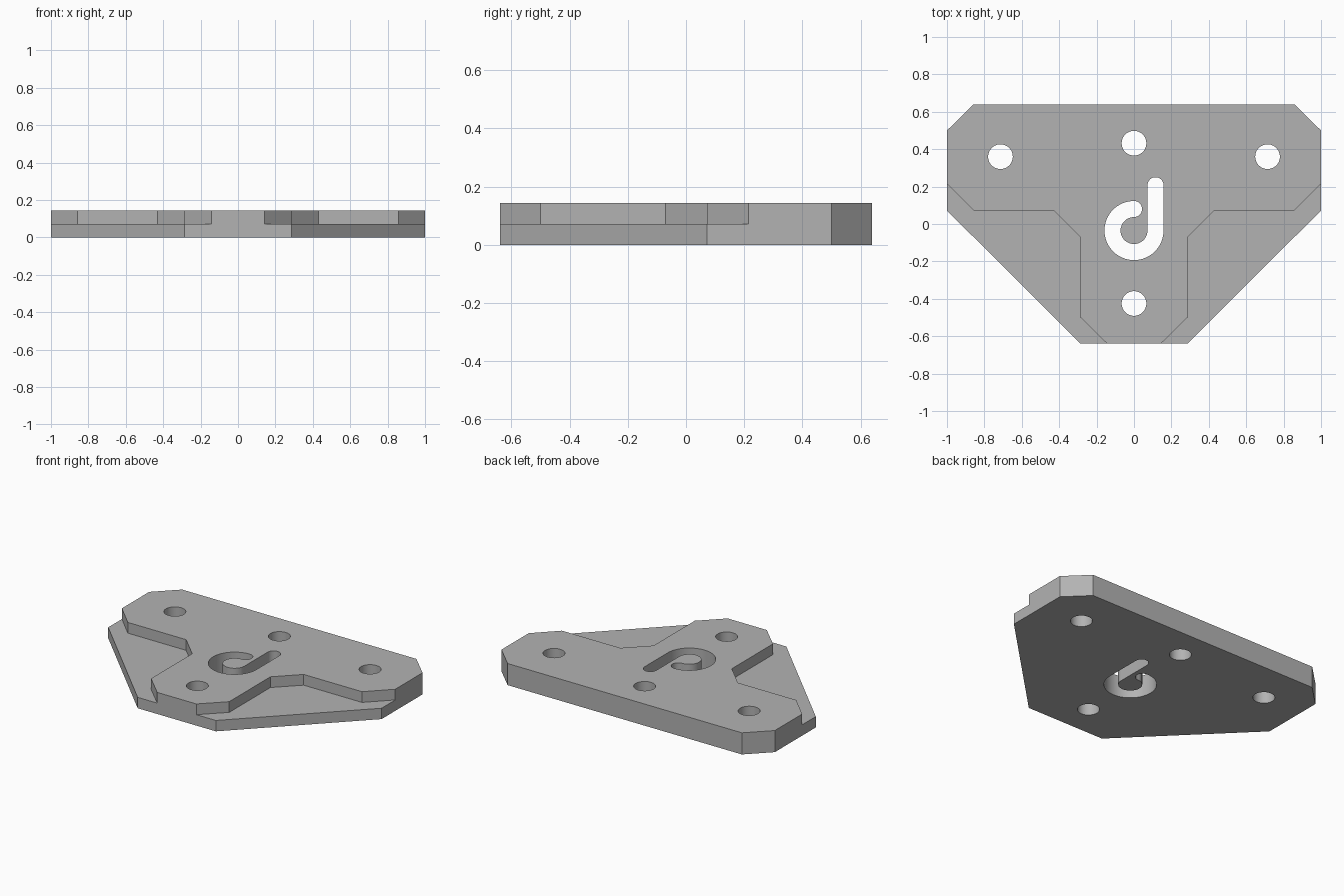
import bpy
import bmesh
from math import sin, cos, pi

if "Cube" in bpy.data.objects:
    bpy.data.objects.remove(bpy.data.objects["Cube"], do_unlink=True)

HEIGHT, STEP = 0.143, 0.072
HOLE_R, SLOT_R, HOOK_R = 0.066, 0.043, 0.115

grey = bpy.data.materials.new("plain grey")
grey.use_nodes = True
grey.diffuse_color = (0.45, 0.45, 0.45, 1)
grey.node_tree.nodes["Principled BSDF"].inputs["Base Color"].default_value = grey.diffuse_color


def prism(name, points, bottom, top):
    """Extrude a closed outline from bottom to top."""
    bm = bmesh.new()
    face = bm.faces.new([bm.verts.new((x, y, bottom)) for x, y in points])
    moved = bmesh.ops.extrude_face_region(bm, geom=[face])["geom"]
    verts = [v for v in moved if isinstance(v, bmesh.types.BMVert)]
    bmesh.ops.translate(bm, verts=verts, vec=(0, 0, top - bottom))
    bmesh.ops.recalc_face_normals(bm, faces=bm.faces)
    mesh = bpy.data.meshes.new(name)
    bm.to_mesh(mesh)
    bm.free()
    mesh.materials.append(grey)
    obj = bpy.data.objects.new(name, mesh)
    bpy.context.collection.objects.link(obj)
    return obj


def mirrored(half):
    """Complete a right-hand outline with its mirror image."""
    return half + [(-x, y) for x, y in reversed(half)]


def arc(cx, cy, r, start, end, steps):
    return [(cx + r * cos(start + (end - start) * i / steps),
             cy + r * sin(start + (end - start) * i / steps)) for i in range(steps + 1)]


def combine(target, other, operation):
    mod = target.modifiers.new(other.name, "BOOLEAN")
    mod.object, mod.operation, mod.solver = other, operation, "EXACT"
    other.hide_render = True
    other.hide_set(True)


# Wide lower plate and the raised T-shaped upper plate
corner = [(0.857, 0.64), (1, 0.5)]
plate = prism("mounting_plate", mirrored(corner + [(1, 0.072), (0.286, -0.64)]), 0, STEP)
raised = prism("raised_plate", mirrored(corner + [
    (1, 0.215), (0.857, 0.072), (0.43, 0.072), (0.286, -0.07),
    (0.286, -0.5), (0.143, -0.64)]), 0, HEIGHT)
combine(plate, raised, "UNION")
helpers = [raised]

# Four round screw holes
for i, (x, y) in enumerate([(-0.714, 0.36), (0.714, 0.36), (0, 0.432), (0, -0.425)]):
    circle = arc(x, y, HOLE_R, 0, 2 * pi, 48)[:-1]
    helpers.append(prism(f"hole_cutter_{i + 1}", circle, -0.1, HEIGHT + 0.1))

# Hook-shaped slot: straight leg, three-quarter ring and rounded ends
cy = -0.035
outline = (arc(HOOK_R, 0.207, SLOT_R, 0, pi, 20)
           + arc(0, cy, HOOK_R - SLOT_R, 0, -1.5 * pi, 48)
           + arc(0, cy + HOOK_R, SLOT_R, -pi / 2, pi / 2, 20)[1:-1]
           + arc(0, cy, HOOK_R + SLOT_R, -1.5 * pi, 0, 48))
helpers.append(prism("hook_slot_cutter", outline, -0.1, HEIGHT + 0.1))

for cutter in helpers[1:]:
    combine(plate, cutter, "DIFFERENCE")

# Apply the cuts and discard the helpers
bpy.context.view_layer.objects.active = plate
plate.select_set(True)
for mod in list(plate.modifiers):
    bpy.ops.object.modifier_apply(modifier=mod.name)
for helper in helpers:
    bpy.data.objects.remove(helper, do_unlink=True)
bpy.ops.object.shade_smooth_by_angle(angle=pi / 6)
